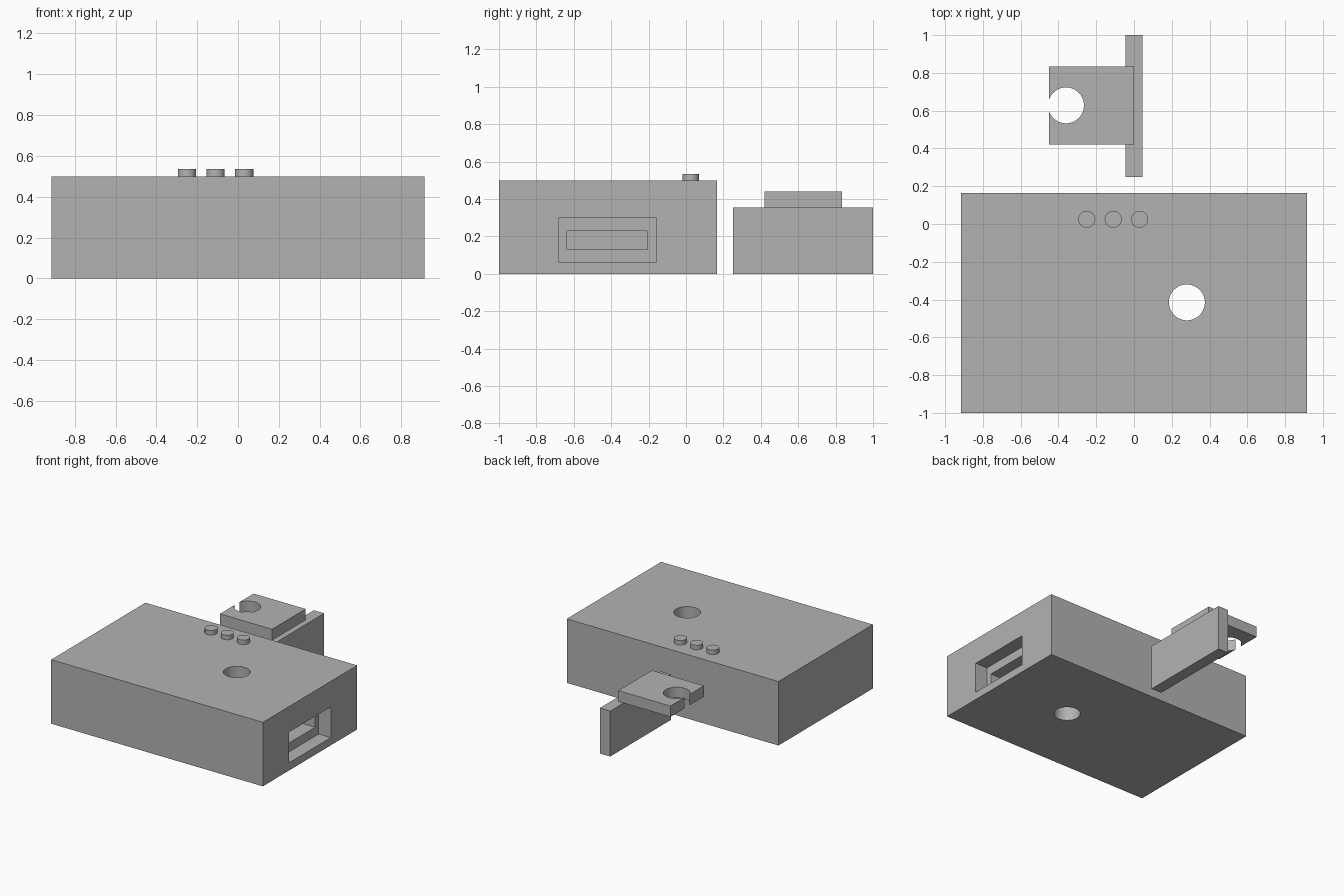
import bpy

cube = bpy.data.objects.get("Cube")
if cube:
    bpy.data.objects.remove(cube, do_unlink=True)

grey = bpy.data.materials.new("plain grey")
grey.use_nodes = True
colour = (0.45, 0.45, 0.45, 1)
grey.diffuse_color = colour
grey.node_tree.nodes["Principled BSDF"].inputs["Base Color"].default_value = colour


def box(name, xs, ys, zs):
    low, high = zip(xs, ys, zs)
    centre = [(a + b) / 2 for a, b in zip(low, high)]
    bpy.ops.mesh.primitive_cube_add(size=1, location=centre)
    obj = bpy.context.object
    obj.name = name
    obj.scale = [b - a for a, b in zip(low, high)]
    bpy.ops.object.transform_apply(location=False, rotation=False, scale=True)
    obj.data.materials.append(grey)
    return obj


def rod(name, x, y, radius, zs):
    bpy.ops.mesh.primitive_cylinder_add(
        vertices=64, radius=radius, depth=zs[1] - zs[0],
        location=(x, y, sum(zs) / 2))
    obj = bpy.context.object
    obj.name = name
    obj.data.materials.append(grey)
    bpy.ops.object.shade_smooth_by_angle()
    return obj


def cut(target, cutter):
    cutter.hide_render = True
    mod = target.modifiers.new("cut", "BOOLEAN")
    mod.operation = "DIFFERENCE"
    mod.solver = "EXACT"
    mod.object = cutter
    bpy.context.view_layer.objects.active = target
    bpy.ops.object.modifier_apply(modifier=mod.name)
    bpy.data.objects.remove(cutter, do_unlink=True)


# Main block with a stepped side slot crossed by a vertical pin hole
block = box("main_block", (-0.915, 0.915), (-1, 0.165), (0, 0.5))
cut(block, box("slot_recess", (0.81, 1), (-0.68, -0.16), (0.06, 0.3)))
cut(block, box("tongue_slot", (0.17, 0.9), (-0.635, -0.205), (0.13, 0.23)))
cut(block, rod("pin_hole", 0.28, -0.415, 0.095, (-0.1, 0.6)))

# Row of round buttons on top
for i in range(3):
    rod(f"button_{i + 1}", -0.25 + 0.14 * i, 0.025, 0.045, (0.49, 0.535))

# Separate latch: upright handle carrying a flat tongue with a broken-out hole
box("latch_handle", (-0.045, 0.045), (0.25, 1), (0, 0.355))
tongue = box("latch_tongue", (-0.45, 0), (0.42, 0.835), (0.355, 0.44))
cut(tongue, rod("tongue_hole", -0.36, 0.628, 0.095, (0.2, 0.6)))

# Smooth round walls while keeping edges crisp
for obj in (block, tongue):
    bpy.ops.object.select_all(action="DESELECT")
    obj.select_set(True)
    bpy.context.view_layer.objects.active = obj
    bpy.ops.object.shade_smooth_by_angle()
